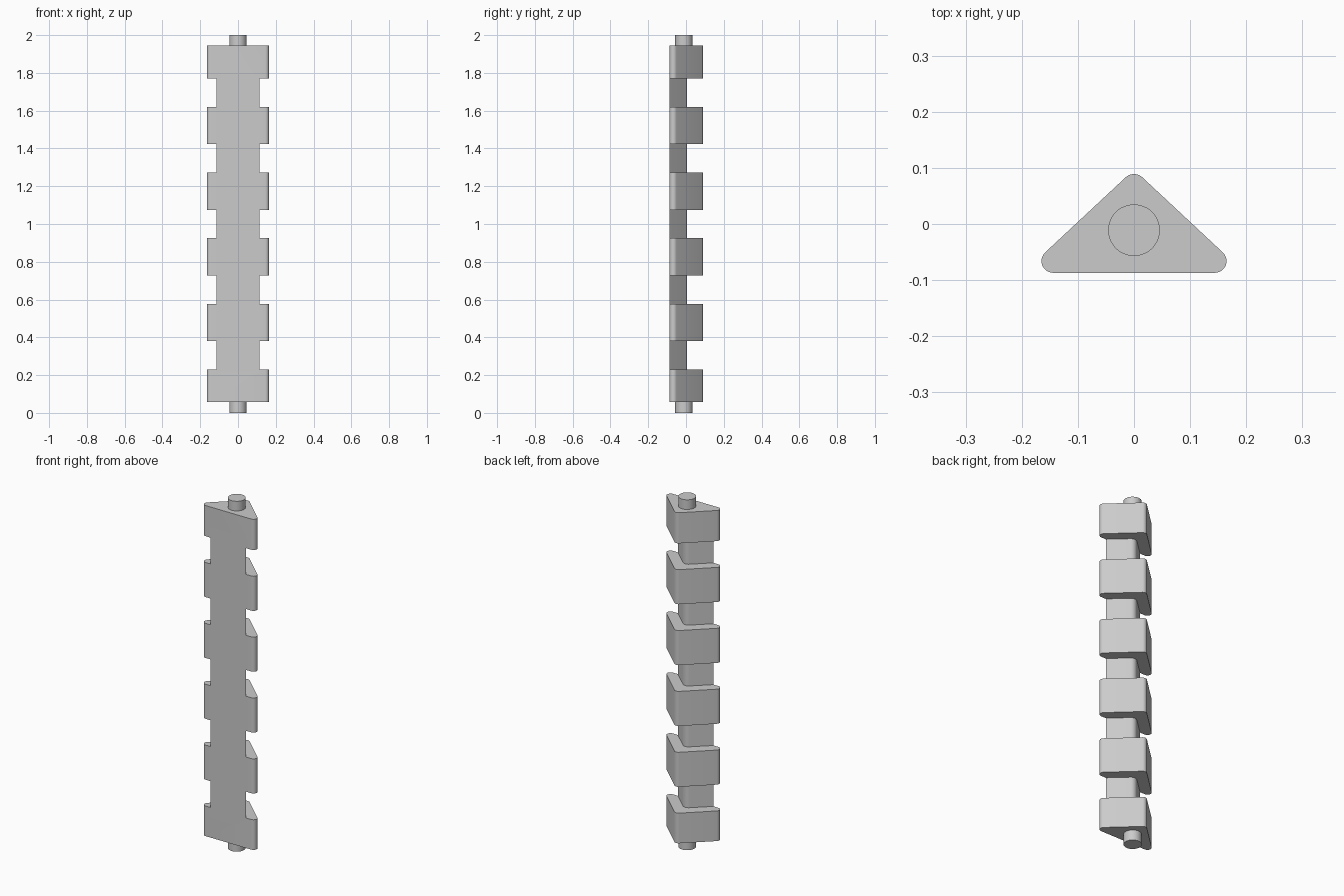
import bpy, bmesh
from math import sin, cos, radians
from mathutils import Vector

cube = bpy.data.objects.get("Cube")
if cube:
    bpy.data.objects.remove(cube)

grey = bpy.data.materials.new("plain grey")
grey.use_nodes = True
grey.diffuse_color = (0.6, 0.6, 0.6, 1)
grey.node_tree.nodes["Principled BSDF"].inputs["Base Color"].default_value = grey.diffuse_color

SLOPE = 42.5            # pitch of the two rear faces, in degrees
PITCH, SLOT = 0.3475, 0.15


def arc(cx, cy, r, start, end, steps=10):
    angles = [radians(start + (end - start) * i / steps) for i in range(steps + 1)]
    return [(cx + r * cos(a), cy + r * sin(a)) for a in angles]


def prism(name, outline, spans):
    """Extrude one closed outline over each (bottom, top) span."""
    bm = bmesh.new()
    for low, high in spans:
        face = bm.faces.new([bm.verts.new((x, y, low)) for x, y in outline])
        grown = bmesh.ops.extrude_face_region(bm, geom=[face])["geom"]
        verts = [v for v in grown if isinstance(v, bmesh.types.BMVert)]
        bmesh.ops.translate(bm, verts=verts, vec=Vector((0, 0, high - low)))
    bmesh.ops.recalc_face_normals(bm, faces=bm.faces)
    mesh = bpy.data.meshes.new(name)
    bm.to_mesh(mesh)
    bm.free()
    mesh.materials.append(grey)
    obj = bpy.data.objects.new(name, mesh)
    bpy.context.collection.objects.link(obj)
    return obj


def activate(obj):
    bpy.ops.object.select_all(action='DESELECT')
    obj.select_set(True)
    bpy.context.view_layer.objects.active = obj


# Rounded triangular bar
rear = 90 - SLOPE
bar_outline = (arc(0.144, -0.066, 0.021, -90, rear)
               + arc(0, 0.067, 0.022, rear, 180 - rear)
               + arc(-0.144, -0.066, 0.021, 180 - rear, 270))
bar = prism("notched_bar", bar_outline, [(0.058, 1.945)])

# Notches that leave a smaller triangular neck, flush with the front
neck_outline = ([(-0.127, -0.1), (-0.3, -0.1), (-0.3, 0.2), (0.3, 0.2), (0.3, -0.1), (0.127, -0.1)]
                + arc(0, -0.0235, 0.03, rear, 180 - rear))
starts = [0.23 + PITCH * i for i in range(5)]
notches = prism("notch_cutter", neck_outline, [(z, z + SLOT) for z in starts])
notches.hide_render = True
cut = bar.modifiers.new("notches", 'BOOLEAN')
cut.operation, cut.solver, cut.object = 'DIFFERENCE', 'EXACT', notches
activate(bar)
bpy.ops.object.modifier_apply(modifier=cut.name)
bpy.data.objects.remove(notches)

# Round pegs at both ends
circle = arc(0, -0.011, 0.046, 0, 360, 48)[:-1]
pegs = [prism("bottom_peg", circle, [(0, 0.07)]), prism("top_peg", circle, [(1.935, 2)])]

for obj in [bar] + pegs:
    activate(obj)
    bpy.ops.object.shade_smooth_by_angle(angle=radians(30))
